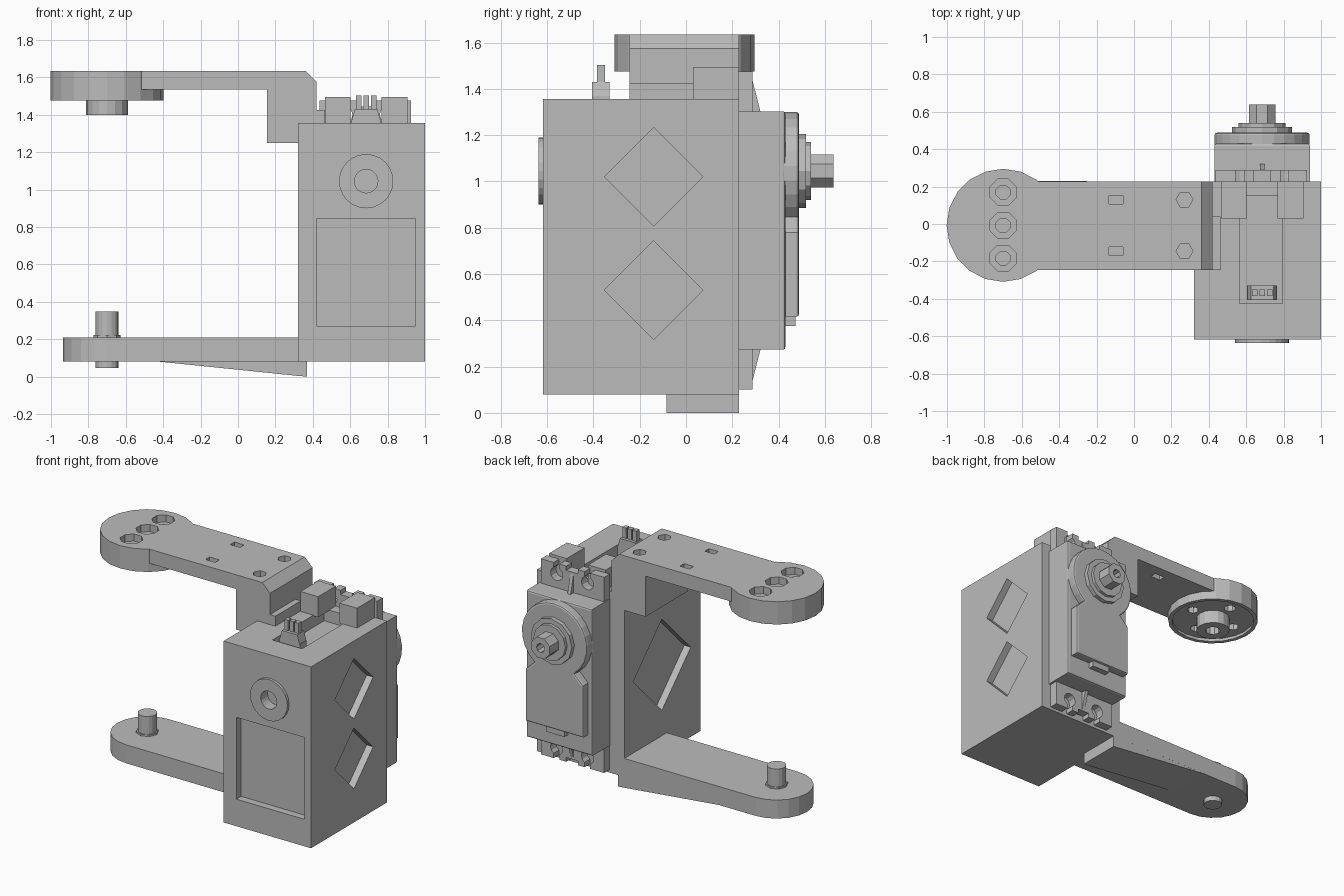
import bpy, bmesh
from math import sin, cos, pi

if "Cube" in bpy.data.objects:
    bpy.data.objects.remove(bpy.data.objects["Cube"], do_unlink=True)

grey = bpy.data.materials.new("plain grey")
grey.use_nodes = True
grey.diffuse_color = (0.5, 0.5, 0.5, 1)
grey.node_tree.nodes["Principled BSDF"].inputs["Base Color"].default_value = (0.5, 0.5, 0.5, 1)


def prism(name, pts, axis, lo, hi, bevel=0):
    """Extrude a flat outline along an axis: x takes (y,z), y takes (x,z), z takes (x,y)."""
    place = {"x": lambda a, b, t: (t, a, b),
             "y": lambda a, b, t: (a, t, b),
             "z": lambda a, b, t: (a, b, t)}[axis]
    bm = bmesh.new()
    rings = [[bm.verts.new(place(a, b, t)) for a, b in pts] for t in (lo, hi)]
    n = len(pts)
    for ring in rings:
        bm.faces.new(ring)
    for i in range(n):
        j = (i + 1) % n
        bm.faces.new((rings[0][i], rings[0][j], rings[1][j], rings[1][i]))
    bmesh.ops.recalc_face_normals(bm, faces=bm.faces)
    if bevel:
        rim = [e for e in bm.edges if all(v in rings[1] for v in e.verts)]
        bmesh.ops.bevel(bm, geom=rim, offset=bevel, segments=2, profile=0.5, affect="EDGES")
    me = bpy.data.meshes.new(name)
    bm.to_mesh(me)
    bm.free()
    me.materials.append(grey)
    ob = bpy.data.objects.new(name, me)
    bpy.context.collection.objects.link(ob)
    return ob


def rect(a0, a1, b0, b1):
    return [(a0, b0), (a1, b0), (a1, b1), (a0, b1)]


def arc(ca, cb, r, n=20, start=0.0, end=None):
    if end is None:
        return [(ca + r * cos(start + 2 * pi * i / n), cb + r * sin(start + 2 * pi * i / n))
                for i in range(n)]
    return [(ca + r * cos(start + (end - start) * i / n),
             cb + r * sin(start + (end - start) * i / n)) for i in range(n + 1)]


def cut(target, *cutters):
    """Subtract the cutters, bake the result and drop the cutters."""
    for c in cutters:
        c.hide_render = True
        m = target.modifiers.new("cut", "BOOLEAN")
        m.operation, m.solver, m.object = "DIFFERENCE", "EXACT", c
    bpy.context.view_layer.update()
    dg = bpy.context.evaluated_depsgraph_get()
    me = bpy.data.meshes.new_from_object(target.evaluated_get(dg))
    target.modifiers.clear()
    target.data = me
    for c in cutters:
        bpy.data.objects.remove(c, do_unlink=True)


def hole(pts, axis, lo, hi):
    return prism("cutter", pts, axis, lo, hi)


SX, SZ = 0.685, 1.045        # servo output axis
HX, HY = -0.70, -0.007       # bracket pivot axis
Y0, Y1 = -0.245, 0.228       # bracket depth

# Housing with front window, side diamonds and cable channel
housing = prism("housing", rect(0.32, 1.0, -0.617, Y1), "z", 0.08, 1.355)
cut(housing,
    hole(rect(0.42, 0.95, 0.27, 0.845), "y", -0.7, -0.565),
    hole(arc(-0.14, 1.02, 0.213, 4), "x", 0.95, 1.1),
    hole(arc(-0.14, 0.53, 0.213, 4), "x", 0.95, 1.1),
    hole(arc(-0.19, 0.71, 0.32, 4), "x", 0.2, 0.37),
    hole(rect(0.565, 0.795, -0.425, 0.15), "z", 1.27, 1.5),
    hole(arc(SX, SZ, 0.063), "y", -0.7, -0.56))

# Front bearing ring
ring = prism("front_ring", arc(SX, SZ, 0.145, 24), "y", -0.637, -0.61)
cut(ring, hole(arc(SX, SZ, 0.063), "y", -0.7, -0.5))

# Cable plug and pins in the channel
prism("plug_base", rect(0.605, 0.765, -0.405, -0.33), "z", 1.26, 1.37)
prism("plug_collar", [(0.605, 1.36), (0.765, 1.36), (0.745, 1.43), (0.625, 1.43)],
      "y", -0.405, -0.33)
for k in (-1, 0, 1):
    x = SX + k * 0.04
    prism("plug_pin", rect(x - 0.015, x + 0.015, -0.385, -0.35), "z", 1.42, 1.503)

# Mounting blocks on top of the housing
for x0, x1 in ((0.465, 0.602), (0.768, 0.905)):
    prism("mounting_block", rect(x0, x1, 0.03, Y1), "z", 1.35, 1.495)

# Servo mounting tabs: open screw slots and a central rib, top and bottom
for side, root, tip in (("upper", 1.30, 1.475), ("lower", 0.275, 0.10)):
    d = 1 if tip > root else -1
    tab = prism(side + "_tab", rect(0.435, 0.925, *sorted((root - 0.02 * d, tip))),
                "y", Y1 - 0.003, 0.288)
    cutters = []
    for x in (0.565, 0.805):
        zc = tip - 0.075 * d
        cutters.append(hole(arc(x, zc, 0.047, 12), "y", 0.15, 0.4))
        cutters.append(hole(rect(x - 0.022, x + 0.022, *sorted((zc, tip + 0.05 * d))),
                            "y", 0.15, 0.4))
    cutters.append(hole(rect(SX - 0.045, SX + 0.045, *sorted((tip - 0.03 * d, tip + 0.05 * d))),
                        "y", 0.15, 0.4))
    cut(tab, *cutters)
    prism(side + "_rib", [(0.28, root), (0.322, root), (0.285, tip - 0.03 * d),
                          (0.28, tip - 0.03 * d)], "x", SX - 0.012, SX + 0.012)

# Servo case and raised gearbox cover
prism("servo_case", rect(0.43, 0.94, 0.273, 1.303), "y", Y1 - 0.003, 0.43, bevel=0.012)
cover = arc(SX, SZ, 0.255, 20, -0.9, pi + 0.9)
cover += [(0.46, 0.78), (0.46, 0.415), (0.91, 0.415), (0.91, 0.78)]
prism("gearbox_cover", cover, "y", 0.42, 0.488, bevel=0.012)
prism("cover_latch", rect(0.615, 0.755, 0.375, 0.42), "y", 0.42, 0.472)

# Servo output: stepped collars and a hollow shaft
prism("outer_collar", arc(SX, SZ, 0.16, 12), "y", 0.48, 0.518)
prism("inner_collar", arc(SX, SZ, 0.125, 12), "y", 0.51, 0.54)
shaft = prism("output_shaft", arc(SX, SZ, 0.077, 8, pi / 8), "y", 0.53, 0.638)
cut(shaft, hole(arc(SX, SZ, 0.032, 8), "y", 0.56, 0.7))

# Upper bracket: plate with chamfered drop leg
upper = prism("upper_bracket", [(-0.70, 1.535), (0.155, 1.535), (0.155, 1.25), (0.33, 1.25),
                                (0.33, 1.35), (0.42, 1.35), (0.42, 1.575), (0.36, 1.635),
                                (-0.70, 1.635)], "y", Y0, Y1)
head = hole(arc(HX, HY, 0.29, 20), "z", 1.4, 1.7)
slots = [head]
for y in (0.13, -0.145):
    slots.append(hole(arc(0.27, y, 0.045, 6), "z", 1.5, 1.7))
    slots.append(hole(rect(-0.135, -0.06, y - 0.023, y + 0.023), "z", 1.5, 1.7))
cut(upper, *slots)
prism("bracket_step", rect(0.41, 0.462, Y0, 0.04), "z", 1.35, 1.425)

# Round bracket head with three counterbored screw holes and a recessed underside
disc = prism("bracket_head", arc(HX, HY, 0.302, 20), "z", 1.475, 1.635)
bores = [hole(arc(HX, HY, 0.275, 20), "z", 1.4, 1.495)]
for y in (0.17, HY, -0.183):
    bores.append(hole(arc(HX, y, 0.075, 8, pi / 8), "z", 1.585, 1.7))
    bores.append(hole(arc(HX, y, 0.04, 8, pi / 8), "z", 1.4, 1.7))
for x in (HX - 0.177, HX + 0.177):
    bores.append(hole(arc(x, HY, 0.04, 8), "z", 1.4, 1.56))
cut(disc, *bores)
hub = prism("head_hub", arc(HX, HY, 0.112, 16), "z", 1.40, 1.50)
cut(hub, hole(arc(HX, HY, 0.05, 10), "z", 1.3, 1.6))

# Lower bracket: round-ended arm with a sloping stiffener underneath
end = arc(HX, HY, 0.236, 10, pi / 2, 3 * pi / 2)
prism("lower_bracket", end + [(0.33, Y0), (0.33, Y1)], "z", 0.08, 0.21)
prism("stiffener", [(-0.44, 0.082), (0.32, 0.004), (0.37, 0.0), (0.37, 0.082)],
      "y", -0.085, Y1)

# Pivot pin with collar
prism("pivot_pin", arc(HX, HY, 0.062, 16), "z", 0.045, 0.347)
prism("pin_collar", arc(HX, HY, 0.072, 8), "z", 0.20, 0.222)
